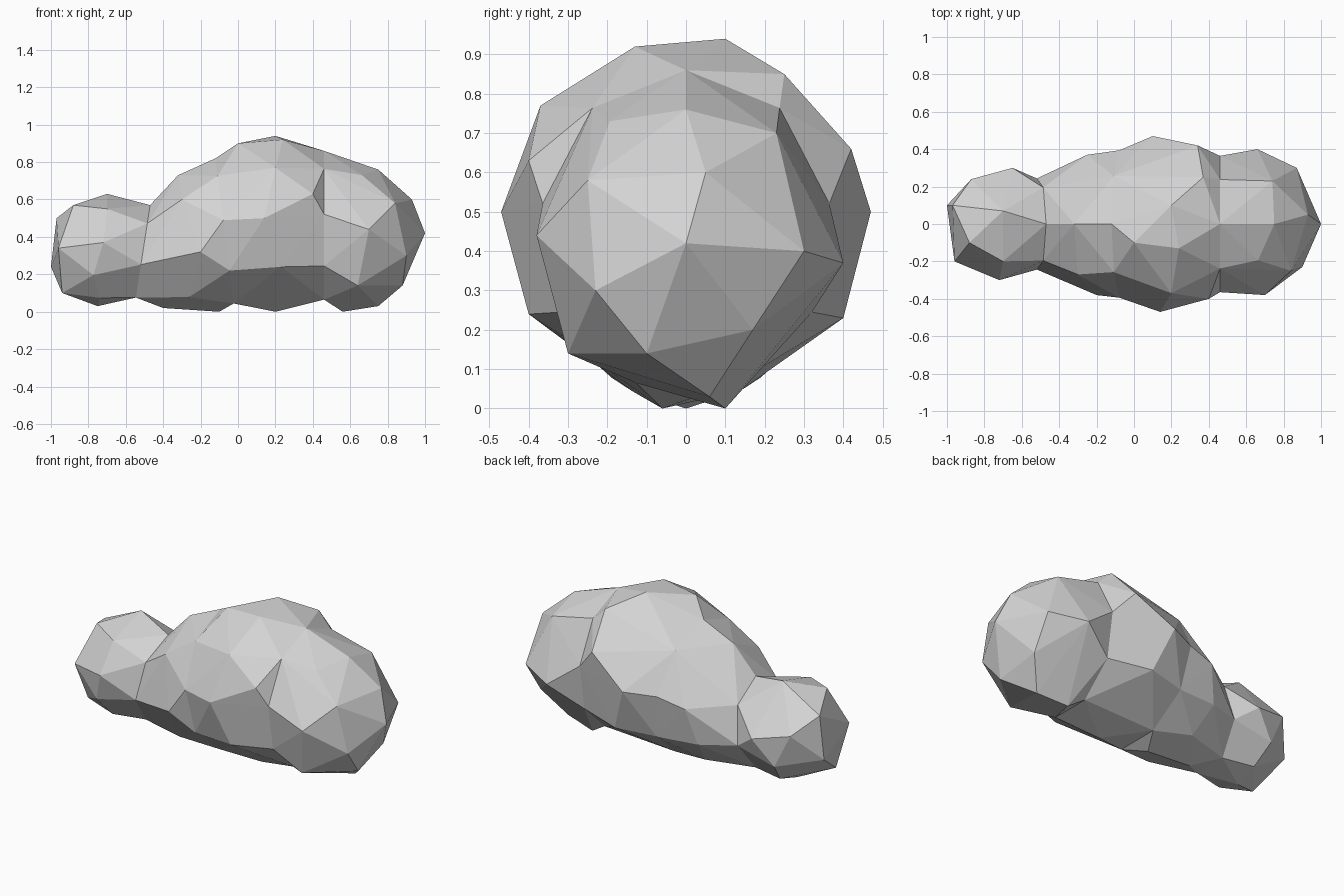
import bpy
import bmesh
from math import cos, sin, tau
from mathutils import Vector

default_cube = bpy.data.objects.get("Cube")
if default_cube:
    bpy.data.objects.remove(default_cube, do_unlink=True)

# Single pale grey material
cloud_grey = bpy.data.materials.new("cloud_grey")
cloud_grey.use_nodes = True
grey = (0.66, 0.66, 0.66, 1)
cloud_grey.diffuse_color = grey
cloud_grey.node_tree.nodes["Principled BSDF"].inputs["Base Color"].default_value = grey


def valley_ring(x, z, width, height, lean, sides):
    """Upright ring of points where two neighbouring puffs meet."""
    ring = []
    for step in range(sides):
        angle = tau * step / sides
        ring.append(Vector((x + lean * cos(angle),
                            width * sin(angle),
                            z + height * cos(angle))))
    return ring


def add_puff(name, centre, radius, valleys, corners):
    """Faceted ball: valley rings and chosen corners, with ball points in the gaps."""
    centre = Vector(centre)
    fixed_points = [Vector(corner) for corner in corners]
    for ring in valleys:
        fixed_points.extend(ring)

    bm = bmesh.new()
    bmesh.ops.create_icosphere(bm, subdivisions=2, radius=radius * 0.97)
    bmesh.ops.translate(bm, verts=bm.verts, vec=centre)
    fillers = [
        vert.co.copy() for vert in bm.verts
        if min((vert.co - point).length for point in fixed_points) > radius / 2
    ]
    bm.clear()

    # Wrap all the points in a flat-faced skin
    for point in fixed_points + fillers:
        bm.verts.new(point)
    hull = bmesh.ops.convex_hull(bm, input=bm.verts)
    inside = [item for item in hull["geom_interior"] if isinstance(item, bmesh.types.BMVert)]
    bmesh.ops.delete(bm, geom=inside, context="VERTS")
    bmesh.ops.recalc_face_normals(bm, faces=bm.faces)

    mesh = bpy.data.meshes.new(name)
    bm.to_mesh(mesh)
    bm.free()
    mesh.materials.append(cloud_grey)
    puff = bpy.data.objects.new(name, mesh)
    bpy.context.collection.objects.link(puff)
    return puff


# Shallow valleys between the puffs
small_valley = valley_ring(x=-0.51, z=0.31, width=0.25, height=0.26, lean=0.04, sides=7)
joining_valley = valley_ring(x=-0.07, z=0.42, width=0.4, height=0.4, lean=-0.05, sides=9)
broad_valley = valley_ring(x=0.46, z=0.45, width=0.37, height=0.41, lean=0, sides=9)

# Small puff at the model's right end
add_puff("small_end_puff", centre=(-0.69, 0, 0.33), radius=0.31, valleys=[small_valley], corners=[
    (-1, 0.1, 0.24), (-0.97, 0.1, 0.5), (-0.88, -0.1, 0.57),
    (-0.7, 0.07, 0.63), (-0.7, -0.2, 0.55), (-0.96, -0.2, 0.34),
    (-0.72, -0.3, 0.37), (-0.94, -0.1, 0.1), (-0.75, 0, 0.03),
    (-0.87, 0.24, 0.4), (-0.65, 0.3, 0.35),
])

# Medium puff joining the small end to the tall middle
add_puff("joining_puff", centre=(-0.2, 0, 0.4), radius=0.39,
         valleys=[small_valley, joining_valley], corners=[
    (-0.32, 0, 0.73), (-0.2, -0.38, 0.32), (-0.3, -0.27, 0.6),
    (-0.4, 0, 0.02), (-0.1, 0, 0), (-0.25, 0.37, 0.45),
])

# Tall middle puff
add_puff("middle_puff", centre=(0.14, 0, 0.47), radius=0.47,
         valleys=[joining_valley, broad_valley], corners=[
    (0.2, 0.1, 0.94), (0.24, -0.13, 0.92), (0, -0.1, 0.9),
    (0.37, 0.25, 0.85), (0.2, -0.37, 0.77), (0.14, -0.47, 0.5),
    (0.1, 0.47, 0.5), (0.34, 0.42, 0.66), (0.23, -0.4, 0.24),
    (0.4, -0.4, 0.63), (0.2, 0.4, 0.23), (0.2, -0.06, 0),
])

# Broad puff at the model's left end
add_puff("broad_end_puff", centre=(0.6, 0, 0.4), radius=0.4, valleys=[broad_valley], corners=[
    (1, 0, 0.42), (0.93, 0.05, 0.6), (0.75, 0, 0.76),
    (0.55, 0, 0.8), (0.87, 0.3, 0.4), (0.66, 0.4, 0.37),
    (0.9, -0.23, 0.3), (0.7, -0.38, 0.44), (0.88, -0.1, 0.14),
    (0.75, 0.06, 0.03), (0.56, 0.1, 0), (0.84, -0.25, 0.58),
    (0.64, -0.3, 0.14), (0.86, 0.17, 0.2), (0.74, 0.23, 0.7),
])
